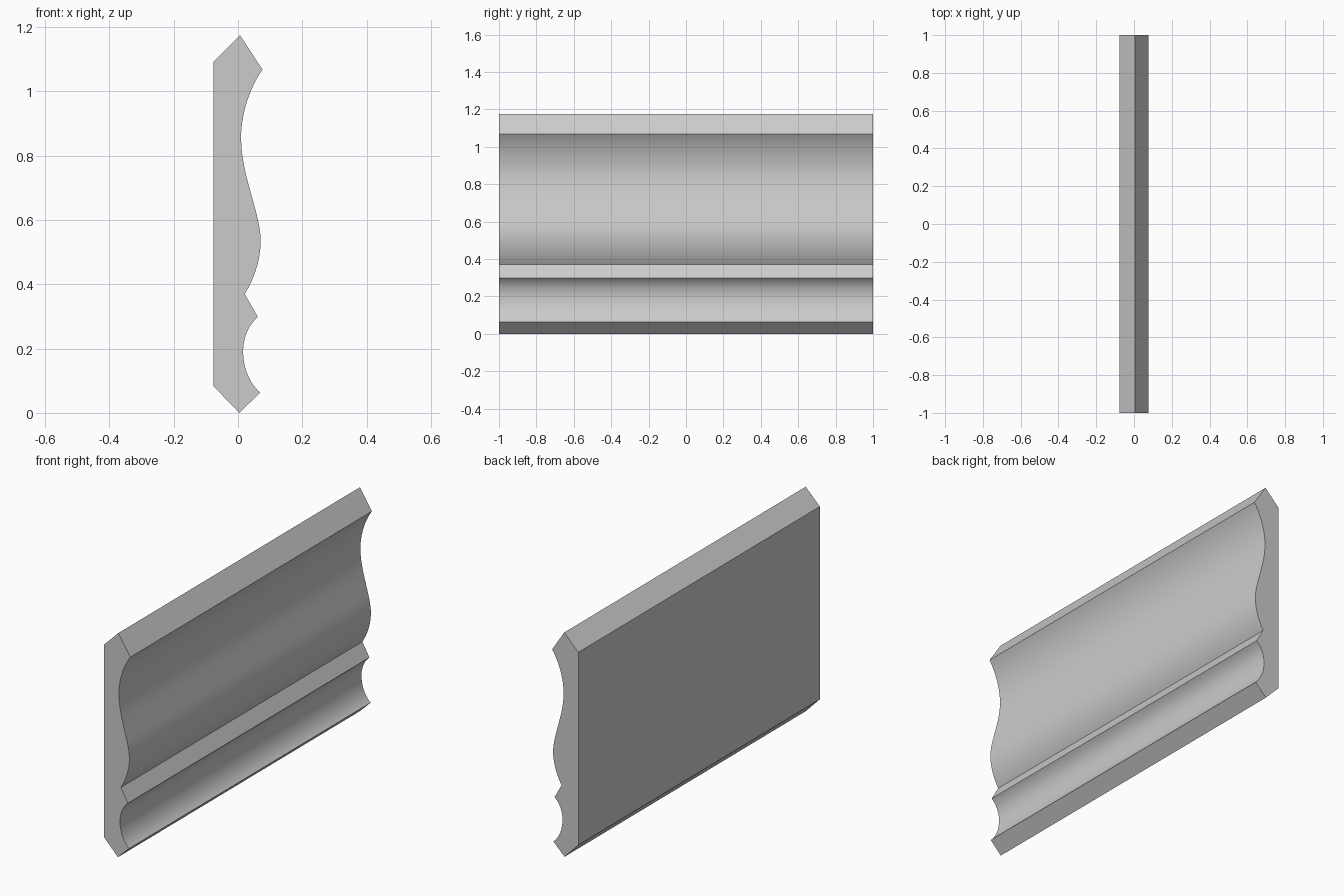
import bpy, bmesh
from mathutils import Vector
from mathutils.geometry import interpolate_bezier

if "Cube" in bpy.data.objects:
    bpy.data.objects.remove(bpy.data.objects["Cube"])

# Front face of the moulding, top to bottom: start, handle, handle, end (x, z)
curves = [
    ((0.076, 1.068), (0.036, 1.01), (0.0095, 0.93), (0.0095, 0.855)),    # upper cove
    ((0.0095, 0.855), (0.0095, 0.74), (0.0705, 0.62), (0.0705, 0.535)),  # ogee
    ((0.0705, 0.535), (0.0705, 0.47), (0.046, 0.41), (0.021, 0.37)),     # round nose
    ((0.062, 0.298), (0.032, 0.272), (0.016, 0.235), (0.016, 0.19)),     # lower cove
    ((0.016, 0.19), (0.016, 0.14), (0.036, 0.092), (0.069, 0.063)),
]

# Bevelled back outline, bottom to top
profile = [(0.004, 0.0), (-0.076, 0.083), (-0.076, 1.093), (0.006, 1.175)]
for c in curves:
    for p in interpolate_bezier(*[Vector((x, z, 0)) for x, z in c], 13):
        q = (p.x, p.y)
        if (Vector(q) - Vector(profile[-1])).length > 1e-5:
            profile.append(q)

# Extrude the profile along y
bm = bmesh.new()
face = bm.faces.new([bm.verts.new((x, -1, z)) for x, z in profile])
ext = bmesh.ops.extrude_face_region(bm, geom=[face], use_keep_orig=True)
bmesh.ops.translate(bm, vec=(0, 2, 0),
                    verts=[g for g in ext["geom"] if isinstance(g, bmesh.types.BMVert)])
bmesh.ops.recalc_face_normals(bm, faces=bm.faces)
mesh = bpy.data.meshes.new("crown_moulding")
bm.to_mesh(mesh)
bm.free()

obj = bpy.data.objects.new("crown_moulding", mesh)
bpy.context.collection.objects.link(obj)
bpy.context.view_layer.objects.active = obj
obj.select_set(True)
bpy.ops.object.shade_smooth_by_angle(angle=0.52)
